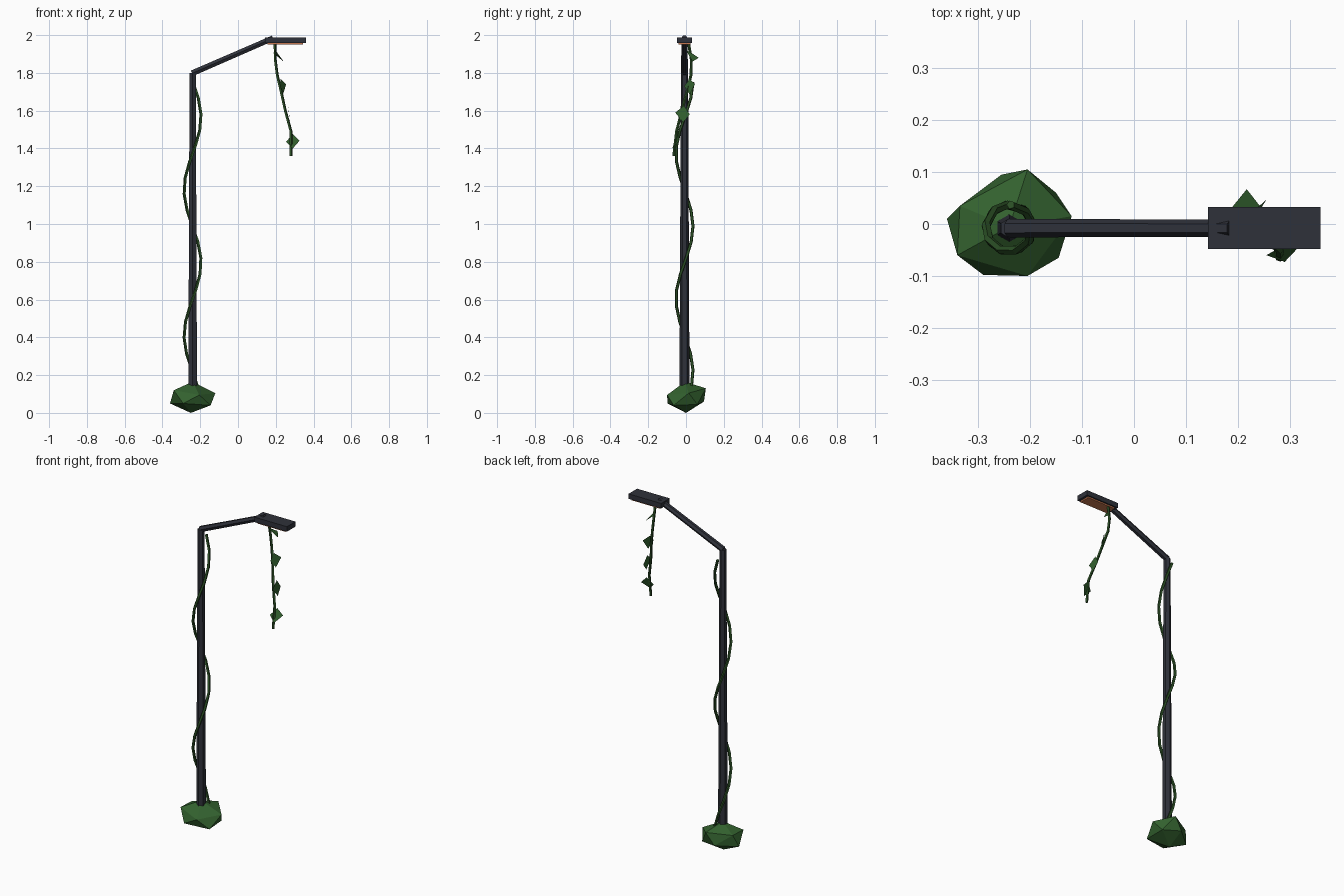
import bpy, bmesh, math
from mathutils import Vector, Matrix

if "Cube" in bpy.data.objects:
    bpy.data.objects.remove(bpy.data.objects["Cube"])


def material(name, rgb):
    m = bpy.data.materials.new(name)
    m.diffuse_color = (*rgb, 1)
    m.use_nodes = True
    m.node_tree.nodes["Principled BSDF"].inputs["Base Color"].default_value = m.diffuse_color
    return m


METAL = material("dark_metal", (0.028, 0.031, 0.042))
LIGHT = material("warm_panel", (0.58, 0.19, 0.08))
LEAF = material("leaf_green", (0.033, 0.12, 0.028))
STEM = material("stem_green", (0.026, 0.085, 0.02))


def finish(bm, name, mat, closed=True):
    if closed:
        bmesh.ops.recalc_face_normals(bm, faces=bm.faces)
    me = bpy.data.meshes.new(name)
    bm.to_mesh(me)
    bm.free()
    me.materials.append(mat)
    ob = bpy.data.objects.new(name, me)
    bpy.context.collection.objects.link(ob)
    return ob


def rod(name, a, b, r1, r2, sides, mat, spin=0.0):
    a, b = Vector(a), Vector(b)
    d = b - a
    mtx = (Matrix.Translation((a + b) / 2)
           @ d.to_track_quat('Z', 'Y').to_matrix().to_4x4()
           @ Matrix.Rotation(spin, 4, 'Z'))
    bm = bmesh.new()
    bmesh.ops.create_cone(bm, cap_ends=True, segments=sides, radius1=r1,
                          radius2=r2, depth=d.length, matrix=mtx)
    return finish(bm, name, mat)


def box(name, lo, hi, mat):
    lo, hi = Vector(lo), Vector(hi)
    bm = bmesh.new()
    bmesh.ops.create_cube(bm, size=1, matrix=Matrix.Translation((lo + hi) / 2)
                          @ Matrix.Diagonal((*(hi - lo), 1)))
    return finish(bm, name, mat)


def vine(name, pts, r, sides=5):
    # sweep a small polygon along the path
    pts = [Vector(p) for p in pts]
    bm = bmesh.new()
    rings = []
    for i, p in enumerate(pts):
        t = (pts[min(i + 1, len(pts) - 1)] - pts[max(i - 1, 0)]).normalized()
        u = t.cross(Vector((0, 1, 0))).normalized()
        v = t.cross(u)
        angs = [2 * math.pi * k / sides for k in range(sides)]
        rings.append([bm.verts.new(p + r * (u * math.cos(a) + v * math.sin(a))) for a in angs])
    for A, B in zip(rings, rings[1:]):
        for k in range(sides):
            n = (k + 1) % sides
            bm.faces.new((A[k], A[n], B[n], B[k]))
    bm.faces.new(rings[0])
    bm.faces.new(rings[-1])
    return finish(bm, name, STEM)


PX, PY = -0.24, -0.008

# Post and sloping arm
rod("post", (PX, PY, 0.03), (PX, PY, 1.80), 0.027, 0.019, 6, METAL)
rod("arm", (PX - 0.003, PY, 1.798), (0.185, PY, 1.984), 0.0178, 0.0165, 6, METAL, math.pi / 2)

# Lamp head with glowing panel underneath
box("lamp_head", (0.142, -0.048, 1.958), (0.359, 0.033, 1.988), METAL)
box("lamp_panel", (0.157, -0.040, 1.950), (0.344, 0.025, 1.960), LIGHT)

# Faceted bush around the foot
bush = [(-0.24, -0.005, 0.165), (-0.25, 0, 0.0),
        (-0.205, 0.105, 0.13), (-0.12, 0.015, 0.105), (-0.205, -0.10, 0.095),
        (-0.34, -0.06, 0.12), (-0.335, 0.035, 0.12),
        (-0.145, -0.065, 0.04), (-0.29, -0.098, 0.05), (-0.36, 0.01, 0.05),
        (-0.255, 0.095, 0.06), (-0.15, 0.06, 0.045)]
bm = bmesh.new()
for p in bush:
    bm.verts.new(p)
bmesh.ops.convex_hull(bm, input=bm.verts)
finish(bm, "bush", LEAF)

# Vine spiralling up the post
spiral = []
for i in range(21):
    z = 0.06 + 1.69 * i / 20
    a = math.pi + 2 * math.pi * (z - 0.41) / 0.77
    spiral.append((PX + 0.045 * math.cos(a), PY + 0.045 * math.sin(a), z))
vine("climbing_vine", spiral, 0.0085)

# Vine hanging from the lamp
vine("hanging_vine", [(0.195, 0.013, 1.96), (0.197, 0.028, 1.87), (0.207, 0.027, 1.79),
                      (0.228, 0.005, 1.70), (0.25, -0.022, 1.60), (0.28, -0.05, 1.49),
                      (0.28, -0.065, 1.36)], 0.008)

# Diamond leaves on the hanging vine
leaves = [
    [(0.198, 0.0, 1.92), (0.187, 0.03, 1.905), (0.217, 0.067, 1.88), (0.242, 0.035, 1.86)],
    [(0.225, 0.02, 1.768), (0.255, 0.047, 1.74), (0.238, 0.02, 1.685), (0.222, -0.01, 1.73)],
    [(0.265, -0.01, 1.627), (0.270, 0.02, 1.58), (0.275, -0.015, 1.537), (0.270, -0.057, 1.59)],
    [(0.255, -0.06, 1.435), (0.29, -0.04, 1.477), (0.325, -0.036, 1.44), (0.29, -0.073, 1.40)],
]
for i, quad in enumerate(leaves):
    bm = bmesh.new()
    bm.faces.new([bm.verts.new(p) for p in quad])
    finish(bm, f"leaf_{i + 1}", LEAF, closed=False)
